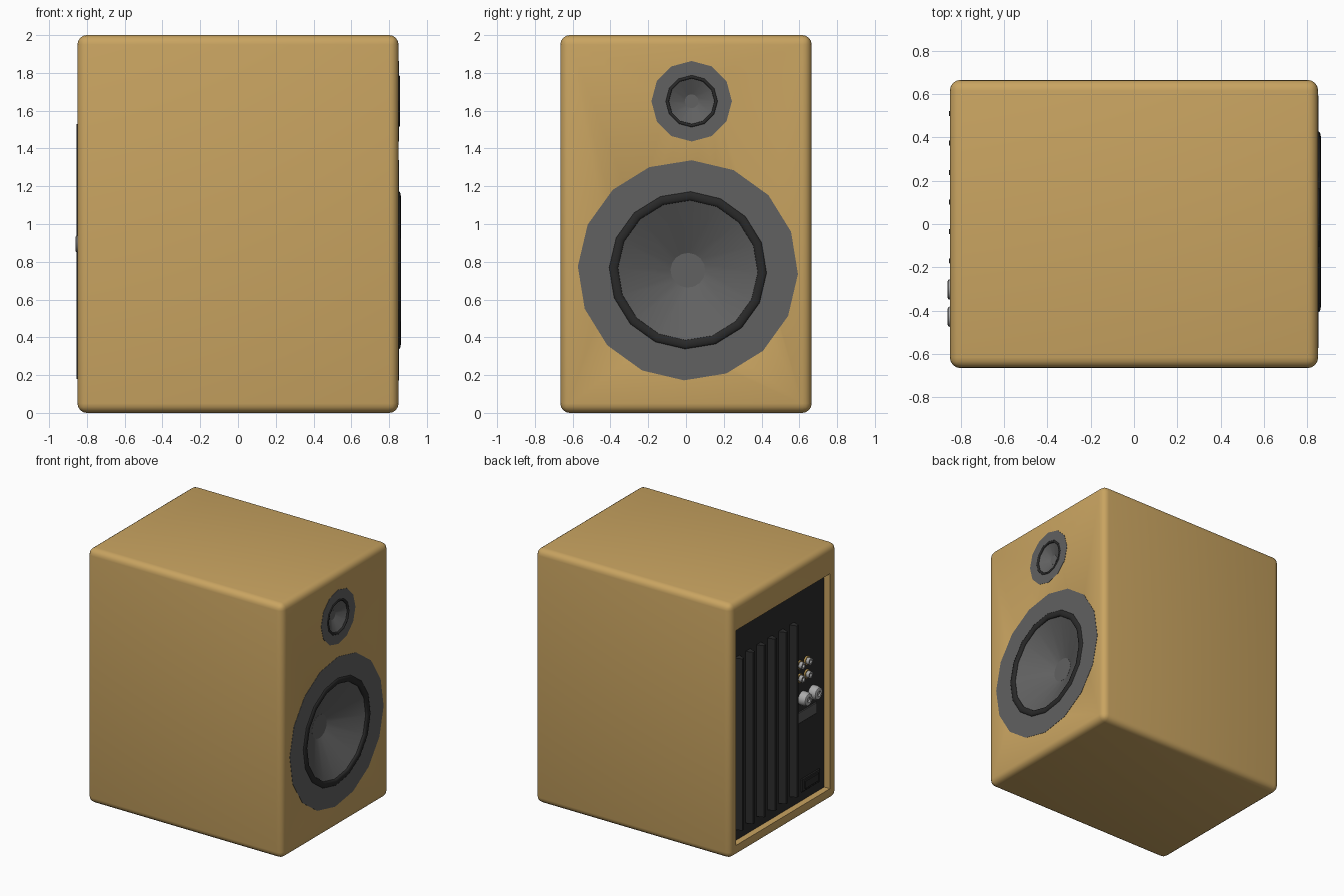
import bpy, bmesh, math
from mathutils import Vector

if "Cube" in bpy.data.objects:
    bpy.data.objects.remove(bpy.data.objects["Cube"])


def material(name, r, g, b):
    m = bpy.data.materials.new(name)
    m.diffuse_color = (r, g, b, 1)
    m.use_nodes = True
    m.node_tree.nodes["Principled BSDF"].inputs["Base Color"].default_value = m.diffuse_color
    return m


WOOD = material("wood", 0.584, 0.371, 0.119)
GREY = material("driver_grey", 0.119, 0.119, 0.119)
RUBBER = material("rubber_black", 0.022, 0.022, 0.022)
PANEL = material("panel_black", 0.025, 0.025, 0.025)
PLATE = material("plate_grey", 0.10, 0.10, 0.10)
SILVER = material("silver", 0.40, 0.40, 0.40)
GOLD = material("gold", 0.58, 0.37, 0.10)


def finish(name, bm, mat, smooth=None):
    bmesh.ops.recalc_face_normals(bm, faces=bm.faces)
    me = bpy.data.meshes.new(name)
    bm.to_mesh(me)
    bm.free()
    ob = bpy.data.objects.new(name, me)
    bpy.context.collection.objects.link(ob)
    me.materials.append(mat)
    if smooth:
        activate(ob)
        bpy.ops.object.shade_smooth_by_angle(angle=math.radians(smooth))
    return ob


def activate(ob):
    bpy.ops.object.select_all(action='DESELECT')
    ob.select_set(True)
    bpy.context.view_layer.objects.active = ob


def box(name, lo, hi, mat, bevel=0, segments=1, smooth=None):
    bm = bmesh.new()
    bmesh.ops.create_cube(bm, size=1)
    for v in bm.verts:
        v.co = Vector([lo[i] + (v.co[i] + 0.5) * (hi[i] - lo[i]) for i in range(3)])
    if bevel:
        bmesh.ops.bevel(bm, geom=bm.edges[:], offset=bevel, segments=segments,
                        profile=0.5, affect='EDGES')
    return finish(name, bm, mat, smooth)


def lathe(name, profile, sides, cy, cz, mat, turn=0, caps=True, loop=False, smooth=None):
    """Turn (radius, x) points around an axis parallel to x."""
    bm = bmesh.new()
    rings = []
    for r, x in profile:
        angles = [math.radians(90 + turn) + math.tau * i / sides for i in range(sides)]
        rings.append([bm.verts.new((x, cy + r * math.cos(a), cz + r * math.sin(a)))
                      for a in angles])
    pairs = list(zip(rings, rings[1:])) + ([(rings[-1], rings[0])] if loop else [])
    for a, b in pairs:
        for i in range(sides):
            j = (i + 1) % sides
            bm.faces.new((a[i], a[j], b[j], b[i]))
    if caps and not loop:
        bm.faces.new(rings[0])
        bm.faces.new(rings[-1])
    return finish(name, bm, mat, smooth)


def cut(ob, cutter):
    cutter.hide_render = True
    activate(ob)
    mod = ob.modifiers.new("cut", 'BOOLEAN')
    mod.operation = 'DIFFERENCE'
    mod.object = cutter
    bpy.ops.object.modifier_apply(modifier=mod.name)
    bpy.data.objects.remove(cutter, do_unlink=True)


# cabinet with rounded edges and a recess in the back
cabinet = box("cabinet", (-0.85, -0.665, 0), (0.85, 0.665, 2), WOOD, 0.05, 4)
cut(cabinet, box("recess_cutter", (-1, -0.575, 0.09), (-0.79, 0.59, 1.78), WOOD))

FRONT = 0.85


def driver(name, cy, cz, sides, turn, frame_r, ring_out, ring_in, cap_r, depth, bulge):
    mid, half = (ring_out + ring_in) / 2, (ring_out - ring_in) / 2
    # conical hole, just larger than the cone
    cut(cabinet, lathe(name + "_cutter",
                       [(mid, 1.0), (mid, FRONT), (cap_r + 0.01, FRONT - depth - 0.01)],
                       sides, cy, cz, WOOD, turn))
    # flat mounting ring
    lathe(name + "_frame", [(frame_r, FRONT - 0.002), (frame_r, FRONT + 0.002),
                            (mid, FRONT + 0.002), (mid, FRONT - 0.002)],
          sides, cy, cz, GREY, turn, loop=True)
    # rounded rubber surround
    arc = [(mid + half * math.cos(math.pi * k / 6), FRONT + bulge * math.sin(math.pi * k / 6))
           for k in range(7)]
    arc.append((ring_in, FRONT - 0.012))
    lathe(name + "_surround", arc, sides, cy, cz, RUBBER, turn, caps=False, smooth=50)
    # cone with flat middle
    bottom = FRONT - depth
    lathe(name + "_cone", [(ring_in + 0.004, FRONT - 0.004), (cap_r, bottom)],
          sides, cy, cz, GREY, turn, caps=False, smooth=40)
    lathe(name + "_cap", [(cap_r, bottom - 0.004), (cap_r, bottom + 0.001)],
          sides, cy, cz, GREY, turn)


driver("woofer", 0.01, 0.755, 16, -2, 0.583, 0.418, 0.37, 0.092, 0.15, 0.012)
driver("tweeter", 0.03, 1.65, 12, 0, 0.213, 0.138, 0.12, 0.037, 0.05, 0.007)
activate(cabinet)
bpy.ops.object.shade_smooth_by_angle(angle=math.radians(30))

# black back panel on the floor of the recess
BACK = -0.80
box("back_panel", (BACK, -0.575, 0.09), (-0.788, 0.59, 1.78), PANEL)

# tapering cooling fins
for i in range(6):
    y = 0.51 - 0.136 * i
    fin = box(f"cooling_fin_{i + 1}", (-0.854, y - 0.03, 0.18), (BACK + 0.002, y + 0.03, 1.53), PANEL)
    for v in fin.data.vertices:
        if v.co.x < -0.83:
            v.co.y = y + (v.co.y - y) * 0.35

# two by two sockets: gold flange, silver barrel
for row, z in enumerate((1.17, 1.065)):
    for col, y in enumerate((-0.265, -0.355)):
        tag = f"{row + 1}_{col + 1}"
        lathe("socket_flange_" + tag, [(0.035, BACK + 0.002), (0.035, BACK - 0.012)],
              12, y, z, GOLD, smooth=40)
        lathe("socket_barrel_" + tag, [(0.026, BACK), (0.026, -0.838), (0.014, -0.838), (0.014, -0.82)],
              12, y, z, SILVER, smooth=40)

# two control knobs
for i, y in enumerate((-0.302, -0.428)):
    lathe(f"knob_{i + 1}", [(0.053, BACK + 0.002), (0.053, -0.83), (0.045, -0.856), (0.038, -0.86),
                            (0.02, -0.86), (0.018, -0.85)],
          16, y, 0.895, SILVER, smooth=35)

# plate under the knobs
box("terminal_plate", (BACK - 0.008, -0.475, 0.71), (BACK + 0.002, -0.24, 0.80), PLATE, 0.004)

# power inlet: frame with a raised block
box("power_inlet_frame", (BACK - 0.012, -0.51, 0.16), (BACK + 0.002, -0.28, 0.265), PANEL, 0.006)
box("power_inlet_block", (BACK - 0.022, -0.48, 0.18), (BACK, -0.31, 0.245), RUBBER, 0.004)
